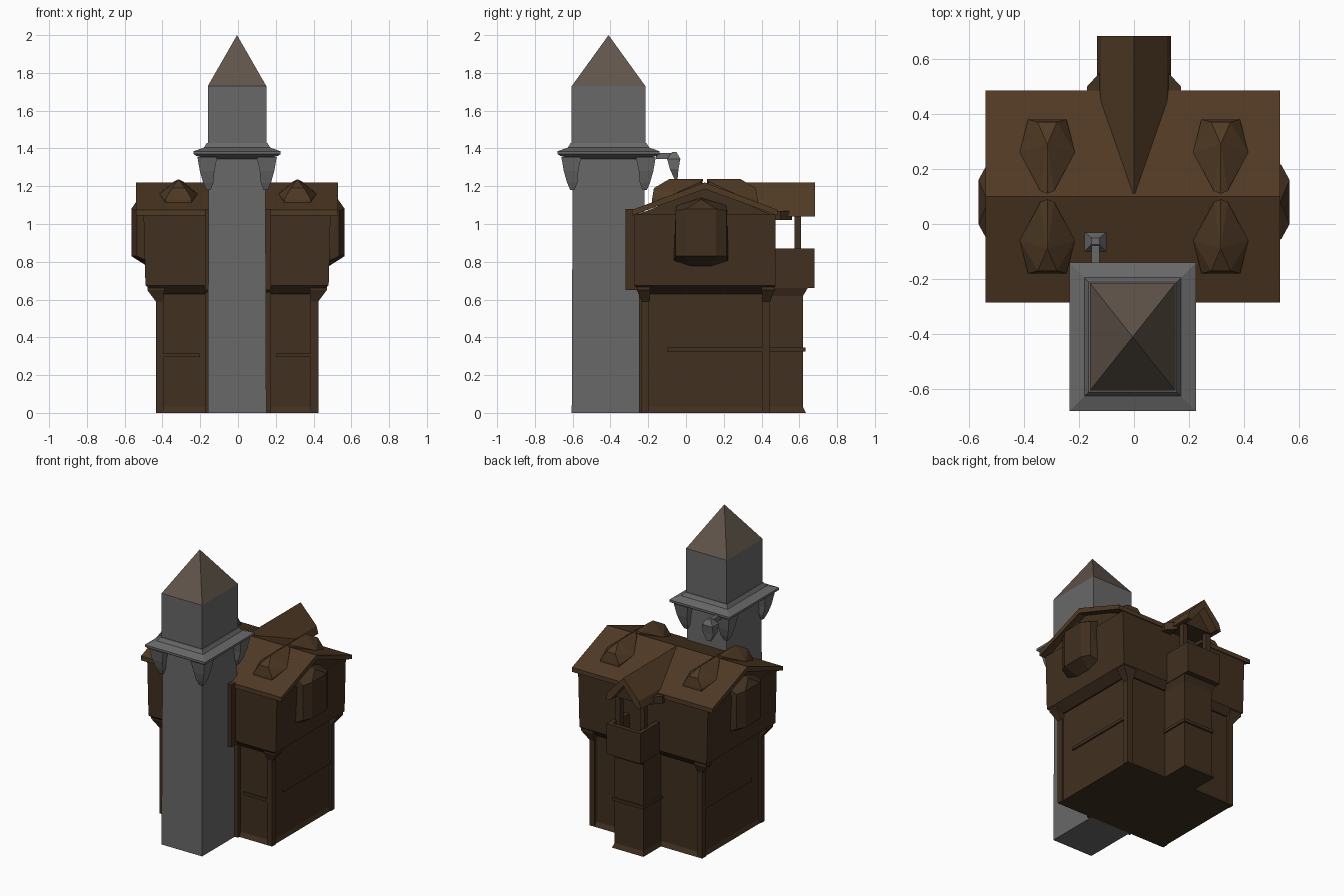
import bpy, bmesh

if "Cube" in bpy.data.objects:
    bpy.data.objects.remove(bpy.data.objects["Cube"])


def material(name, rgb):
    m = bpy.data.materials.new(name)
    m.diffuse_color = (*rgb, 1)
    m.use_nodes = True
    m.node_tree.nodes["Principled BSDF"].inputs["Base Color"].default_value = m.diffuse_color
    return m


TIMBER = material("timber", (0.052, 0.029, 0.014))
ROOF = material("roof", (0.08, 0.042, 0.018))
STONE = material("stone", (0.14, 0.14, 0.14))
SPIRE = material("spire", (0.12, 0.09, 0.07))


def finish(name, bm, mat):
    bmesh.ops.recalc_face_normals(bm, faces=bm.faces[:])
    me = bpy.data.meshes.new(name)
    bm.to_mesh(me)
    bm.free()
    me.materials.append(mat)
    ob = bpy.data.objects.new(name, me)
    bpy.context.collection.objects.link(ob)
    return ob


def loft(name, levels, mat):
    """Stack of rectangles (z, x0, x1, y0, y1) joined by flat sides."""
    bm = bmesh.new()
    rings = []
    for z, x0, x1, y0, y1 in levels:
        rings.append([bm.verts.new((x, y, z)) for x, y in
                      ((x0, y0), (x1, y0), (x1, y1), (x0, y1))])
    for a, b in zip(rings, rings[1:]):
        for i in range(4):
            j = (i + 1) % 4
            bm.faces.new((a[i], a[j], b[j], b[i]))
    bm.faces.new(rings[0][::-1])
    bm.faces.new(rings[-1])
    return finish(name, bm, mat)


def box(name, x0, x1, y0, y1, z0, z1, mat):
    return loft(name, [(z0, x0, x1, y0, y1), (z1, x0, x1, y0, y1)], mat)


def hull(name, points, mat):
    bm = bmesh.new()
    for p in points:
        bm.verts.new(p)
    bmesh.ops.convex_hull(bm, input=bm.verts[:])
    bmesh.ops.dissolve_limit(bm, angle_limit=0.01, verts=bm.verts[:], edges=bm.edges[:])
    return finish(name, bm, mat)


def extrude(name, profile, axis, a, b, mat):
    """Extrude a (u, z) outline along x or y from a to b."""
    bm = bmesh.new()
    place = (lambda u, z, t: (t, u, z)) if axis == "x" else (lambda u, z, t: (u, t, z))
    ends = [[bm.verts.new(place(u, z, t)) for u, z in profile] for t in (a, b)]
    n = len(profile)
    for i in range(n):
        j = (i + 1) % n
        bm.faces.new((ends[0][i], ends[0][j], ends[1][j], ends[1][i]))
    bm.faces.new(ends[0][::-1])
    bm.faces.new(ends[1])
    return finish(name, bm, mat)


# Tower: shaft, overhanging gallery, upper room and pyramid spire
TX0, TX1, TY0, TY1 = -0.16, 0.15, -0.605, -0.215


def around_tower(z, d):
    return (z, TX0 - d, TX1 + d, TY0 - d, TY1 + d)


loft("tower_shaft", [around_tower(0, 0), around_tower(1.36, -0.005)], STONE)
loft("tower_gallery", [around_tower(1.345, 0.0), around_tower(1.36, 0.06),
                       around_tower(1.37, 0.075), around_tower(1.385, 0.075),
                       around_tower(1.405, 0.02), around_tower(1.43, 0.005)], STONE)
loft("tower_room", [around_tower(1.40, 0), around_tower(1.73, 0)], STONE)
hull("tower_spire", [(x, y, 1.73) for x in (TX0, TX1) for y in (TY0, TY1)]
     + [(-0.005, -0.41, 2.0)], SPIRE)

# Corner corbels under the gallery
for cx, sx in ((TX0, -1), (TX1, 1)):
    for cy, sy in ((TY0, -1), (TY1, 1)):
        levels = []
        for z, inner, outer in ((1.18, 0.015, 0.008), (1.22, 0.03, 0.025),
                                (1.28, 0.035, 0.042), (1.355, 0.05, 0.055)):
            xs = sorted((cx - sx * inner, cx + sx * outer))
            ys = sorted((cy - sy * inner, cy + sy * outer))
            levels.append((z, *xs, *ys))
        loft("gallery_corbel", levels, STONE)

# Hanging lantern on an arm behind the gallery
box("lantern_arm", -0.155, -0.125, -0.16, -0.05, 1.345, 1.375, STONE)
loft("lantern", [(1.235, -0.155, -0.125, -0.06, -0.045),
                 (1.29, -0.18, -0.10, -0.085, -0.04),
                 (1.345, -0.18, -0.10, -0.10, -0.03),
                 (1.38, -0.155, -0.125, -0.075, -0.05)], STONE)

# Ground floor with a flared foot, and jettied upper floor
loft("ground_floor", [(0, -0.43, 0.42, -0.235, 0.445), (0.03, -0.42, 0.41, -0.22, 0.43),
                      (0.66, -0.42, 0.41, -0.22, 0.43)], TIMBER)
loft("upper_floor", [(0.63, -0.43, 0.42, -0.23, 0.44), (0.675, -0.49, 0.48, -0.275, 0.475),
                     (1.05, -0.50, 0.49, -0.275, 0.475)], TIMBER)

# Corner posts, brackets and mid rails of the timber frame
for sx, cx in ((-1, -0.42), (1, 0.41)):
    for sy, cy in ((-1, -0.22), (1, 0.43)):
        xs = sorted((cx - sx * 0.025, cx + sx * 0.015))
        ys = sorted((cy - sy * 0.025, cy + sy * 0.015))
        box("corner_post", *xs, *ys, 0, 0.64, TIMBER)
        xb = sorted((cx - sx * 0.03, cx + sx * 0.06))
        yb = sorted((cy - sy * 0.03, cy + sy * 0.04))
        loft("jetty_bracket", [(0.59, *xs, *ys), (0.65, *xb, *yb), (0.68, *xb, *yb)], TIMBER)
    xs = sorted((cx, cx + sx * 0.012))
    box("side_rail", *xs, -0.1, 0.42, 0.325, 0.345, TIMBER)
    # Trim where the house meets the tower
    xs = sorted((sx * 0.14, sx * 0.175))
    box("tower_lower_trim", *xs, -0.25, -0.2, 0, 0.64, TIMBER)
    box("tower_upper_trim", *xs, -0.32, -0.25, 0.65, 1.08, TIMBER)
for x0, x1 in ((-0.42, -0.2), (0.2, 0.41)):
    box("front_rail", x0, x1, -0.23, -0.21, 0.295, 0.315, TIMBER)

# Gable infill and overhanging main roof
extrude("gable_wall", [(-0.275, 1.04), (0.475, 1.04), (0.1, 1.2)], "x", -0.49, 0.48, TIMBER)
extrude("main_roof", [(-0.285, 1.045), (-0.285, 1.075), (0.1, 1.22), (0.485, 1.075),
                      (0.485, 1.045), (0.1, 1.185)], "x", -0.54, 0.53, ROOF)

# Four hipped roof dormers
for x in (-0.315, 0.315):
    for s in (-1, 1):
        pts = []
        for d, w, low, top in ((0.28, 0.07, 1.085, 1.13), (0.27, 0.035, 1.15, 1.19),
                               (0.16, 0.10, 1.13, 1.16), (0.02, 0.025, 1.17, 1.225)):
            pts += [(x + k * w, 0.1 + s * d, z) for k in (-1, 1) for z in (low, top)]
        pts += [(x, 0.1 + s * 0.19, 1.237), (x, 0.1 + s * 0.01, 1.237)]
        hull("roof_dormer", pts, ROOF)

# Side bay windows with pointed heads and tapered feet
for s in (-1, 1):
    wall = s * 0.47
    pts = [(wall, y, z) for y, z in ((-0.065, 0.8), (0.225, 0.8), (-0.05, 1.10),
                                     (0.215, 1.10), (0.03, 0.77), (0.13, 0.77))]
    pts += [(s * 0.535, y, z) for y in (-0.055, 0.215) for z in (0.83, 1.07)]
    pts += [(s * 0.565, y, z) for y in (0.0, 0.16) for z in (0.83, 1.08)]
    pts += [(s * 0.53, 0.08, 1.13), (wall, 0.08, 1.14)]
    hull("bay_window", pts, TIMBER)

# Rear wing: lower stair shaft, balcony, posts and cross gable
loft("rear_shaft", [(0, -0.12, 0.12, 0.4, 0.635), (0.03, -0.11, 0.11, 0.4, 0.62),
                    (0.62, -0.11, 0.11, 0.4, 0.62), (0.67, -0.13, 0.13, 0.4, 0.65)], TIMBER)
box("rear_shaft_rail", -0.12, 0.12, 0.42, 0.632, 0.325, 0.345, TIMBER)
box("balcony_floor", -0.13, 0.13, 0.45, 0.68, 0.66, 0.70, TIMBER)
box("balcony_front", -0.13, 0.13, 0.65, 0.68, 0.69, 0.87, TIMBER)
for s in (-1, 1):
    box("balcony_side", *sorted((s * 0.10, s * 0.13)), 0.45, 0.68, 0.69, 0.87, TIMBER)
    box("balcony_post", *sorted((s * 0.075, s * 0.11)), 0.575, 0.61, 0.69, 1.08, TIMBER)
    # Flared roof brackets where the wing leaves the wall
    hull("wing_bracket", [(s * x, y, z) for z in (1.02, 1.07)
                          for x, y in ((0.1, 0.46), (0.17, 0.46), (0.17, 0.5), (0.115, 0.56))],
         TIMBER)
extrude("rear_gable_roof", [(-0.135, 1.04), (-0.12, 1.09), (0, 1.22), (0.12, 1.09),
                            (0.135, 1.04), (0.10, 1.04), (0, 1.165), (-0.10, 1.04)],
        "y", 0.11, 0.683, ROOF)
extrude("rear_gable_wall", [(-0.11, 1.04), (0.11, 1.04), (0, 1.18)], "y", 0.4, 0.62, TIMBER)
